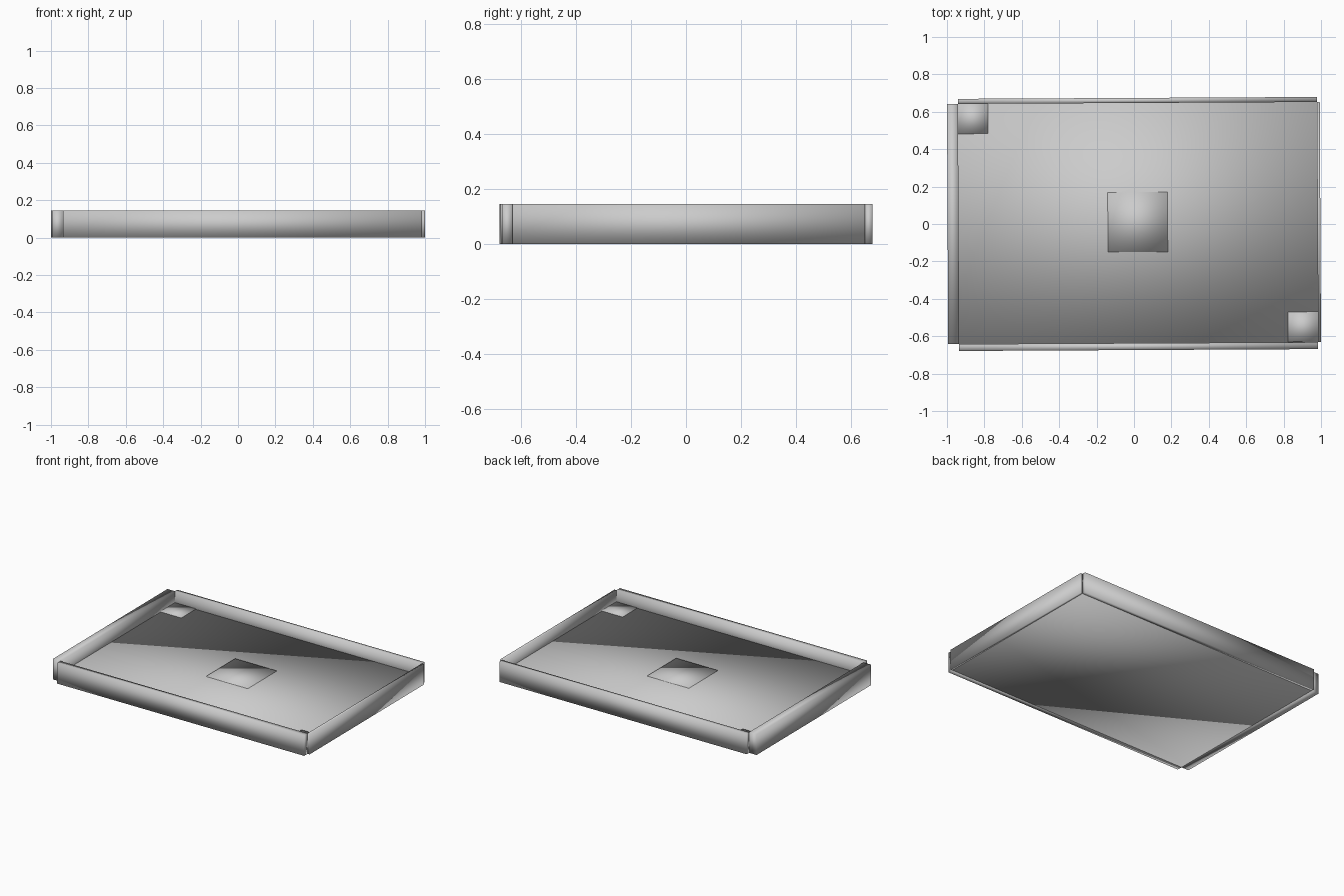
import bpy
import math
from mathutils import Matrix

if "Cube" in bpy.data.objects:
    bpy.data.objects.remove(bpy.data.objects["Cube"])

# The whole tray sits a hair off square
TILT = Matrix.Rotation(math.radians(0.3), 4, 'Z')


def box(name, x, y, z):
    """Smooth-shaded block spanning the given (min, max) ranges."""
    bpy.ops.mesh.primitive_cube_add(size=1)
    ob = bpy.context.object
    ob.name = name
    spans = (x, y, z)
    size = [b - a for a, b in spans]
    centre = [(a + b) / 2 for a, b in spans]
    ob.data.transform(TILT @ Matrix.Translation(centre) @ Matrix.Diagonal((*size, 1)))
    bpy.ops.object.shade_smooth()
    return ob


# Inner edges of the rim and main heights
LEFT, RIGHT, FRONT, BACK = -0.938, 0.981, -0.637, 0.647
FLOOR, PAD, RIM = 0.06, 0.065, 0.145

# Floor slab
box("tray_floor", (LEFT, RIGHT), (FRONT, BACK), (0, FLOOR))

# Four rim walls, leaving the outer corners notched
box("left_wall", (-0.9965, LEFT), (FRONT, BACK), (0, RIM))
box("right_wall", (RIGHT, 0.9965), (FRONT, BACK), (0, RIM))
box("front_wall", (LEFT, RIGHT), (-0.674, FRONT), (0, RIM))
box("back_wall", (LEFT, RIGHT), (BACK, 0.674), (0, RIM))

# Thin square pads on the floor: centre and two opposite corners
for name, cx, cy, half in (("centre_pad", 0.02, 0.01, 0.16),
                           ("back_left_pad", -0.858, 0.567, 0.08),
                           ("front_right_pad", 0.901, -0.554, 0.08)):
    box(name, (cx - half, cx + half), (cy - half, cy + half), (0.02, PAD))
